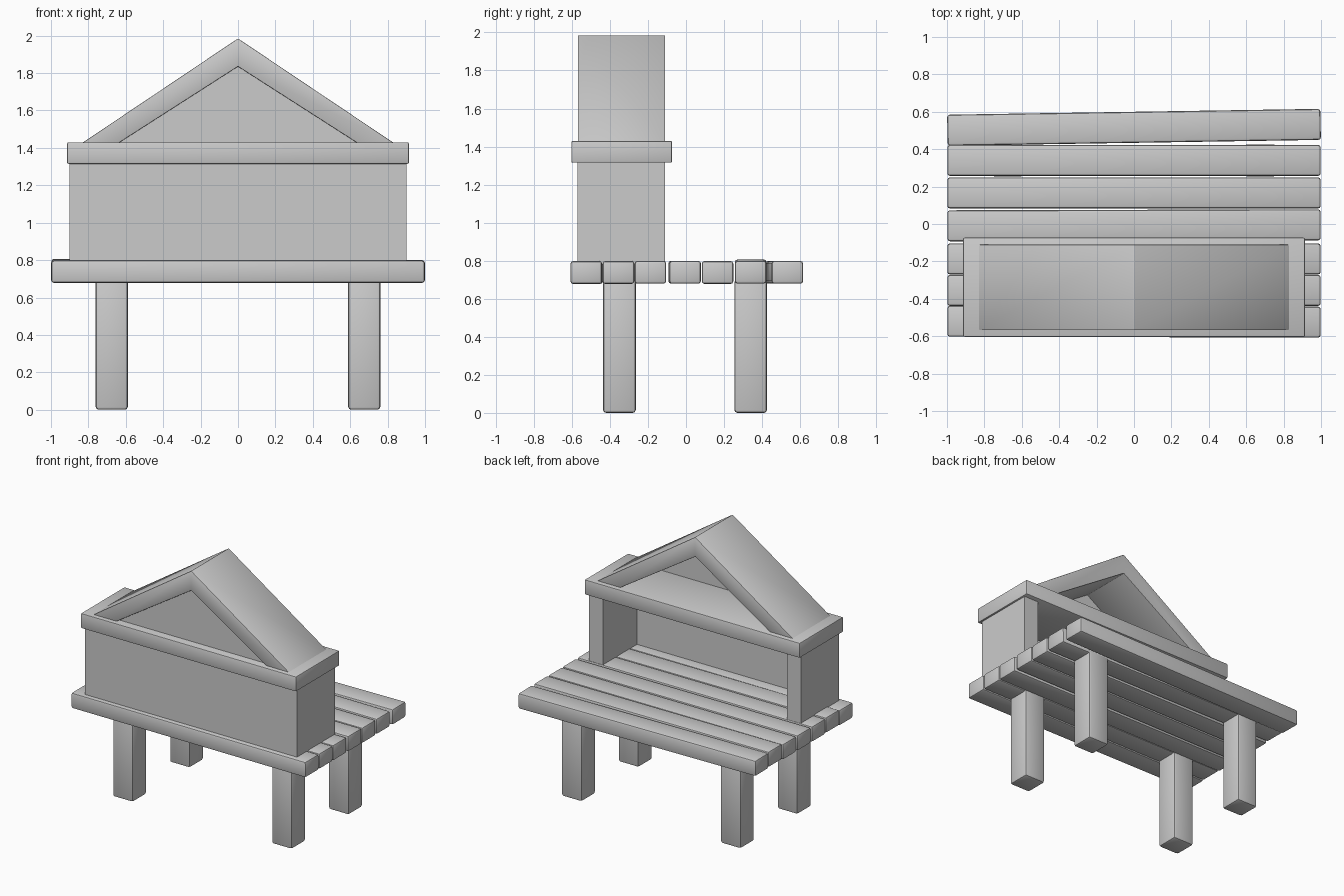
import bpy, bmesh
from math import radians
from mathutils import Vector

if "Cube" in bpy.data.objects:
    bpy.data.objects.remove(bpy.data.objects["Cube"])


def finish(bm, name, bevel, segments=2):
    bmesh.ops.recalc_face_normals(bm, faces=bm.faces)
    if bevel:
        bmesh.ops.bevel(bm, geom=bm.edges[:], offset=bevel, segments=segments,
                        profile=0.5, affect='EDGES', clamp_overlap=True)
    mesh = bpy.data.meshes.new(name)
    bm.to_mesh(mesh)
    bm.free()
    ob = bpy.data.objects.new(name, mesh)
    bpy.context.collection.objects.link(ob)
    bpy.ops.object.select_all(action='DESELECT')
    ob.select_set(True)
    bpy.context.view_layer.objects.active = ob
    bpy.ops.object.shade_smooth_by_angle(angle=radians(35))
    return ob


def box(name, lo, hi, bevel=0.0):
    lo, hi = Vector(lo), Vector(hi)
    bm = bmesh.new()
    bmesh.ops.create_cube(bm, size=1.0)
    bmesh.ops.scale(bm, vec=hi - lo, verts=bm.verts)
    ob = finish(bm, name, bevel)
    ob.location = (lo + hi) / 2
    return ob


def prism(name, points, offset, bevel=0.0):
    bm = bmesh.new()
    face = bm.faces.new([bm.verts.new(p) for p in points])
    ext = bmesh.ops.extrude_face_region(bm, geom=[face], use_keep_orig=True)
    verts = [g for g in ext['geom'] if isinstance(g, bmesh.types.BMVert)]
    bmesh.ops.translate(bm, vec=Vector(offset), verts=verts)
    return finish(bm, name, bevel)


# Legs
for side, x in (("left", -0.675), ("right", 0.675)):
    for end, y in (("front", -0.35), ("back", 0.34)):
        box(f"{end}_{side}_leg", (x - 0.086, y - 0.086, 0), (x + 0.086, y + 0.086, 0.70), 0.016)

# Deck planks: y centre, z centre, yaw and tilt in degrees
planks = [(-0.522, 0.738, -0.15, 0.0), (-0.355, 0.741, 0.0, 0.15),
          (-0.187, 0.739, 0.0, 0.0), (-0.007, 0.739, 0.15, 0.0),
          (0.166, 0.738, 0.0, 0.0), (0.340, 0.743, 0.0, 0.2),
          (0.517, 0.739, 0.9, 0.0)]
for i, (y, z, yaw, tilt) in enumerate(planks):
    ob = box(f"deck_plank_{i + 1}", (-0.998, y - 0.083, z - 0.06), (0.998, y + 0.083, z + 0.06), 0.014)
    ob.rotation_euler = (0, radians(tilt), radians(yaw))

# Walls: U-shaped plan, open at the back
plan = [(-0.9, -0.11), (-0.9, -0.57), (0.9, -0.57), (0.9, -0.11),
        (0.78, -0.11), (0.78, -0.52), (-0.78, -0.52), (-0.78, -0.11)]
prism("hut_walls", [(x, y, 0.78) for x, y in plan], (0, 0, 0.55))

# Slab between walls and roof
box("ceiling_slab", (-0.914, -0.603, 1.315), (0.914, -0.073, 1.43), 0.008)

# Gabled roof, open at the back
chevron = [(-0.835, 1.425), (0, 1.985), (0.835, 1.425), (0.64, 1.425), (0, 1.835), (-0.64, 1.425)]
prism("roof", [(x, -0.568, z) for x, z in chevron], (0, 0.458, 0), 0.004)

# Recessed front gable panel
gable = [(-0.68, 1.425), (0.68, 1.425), (0, 1.86)]
prism("gable_panel", [(x, -0.54, z) for x, z in gable], (0, 0.035, 0))
